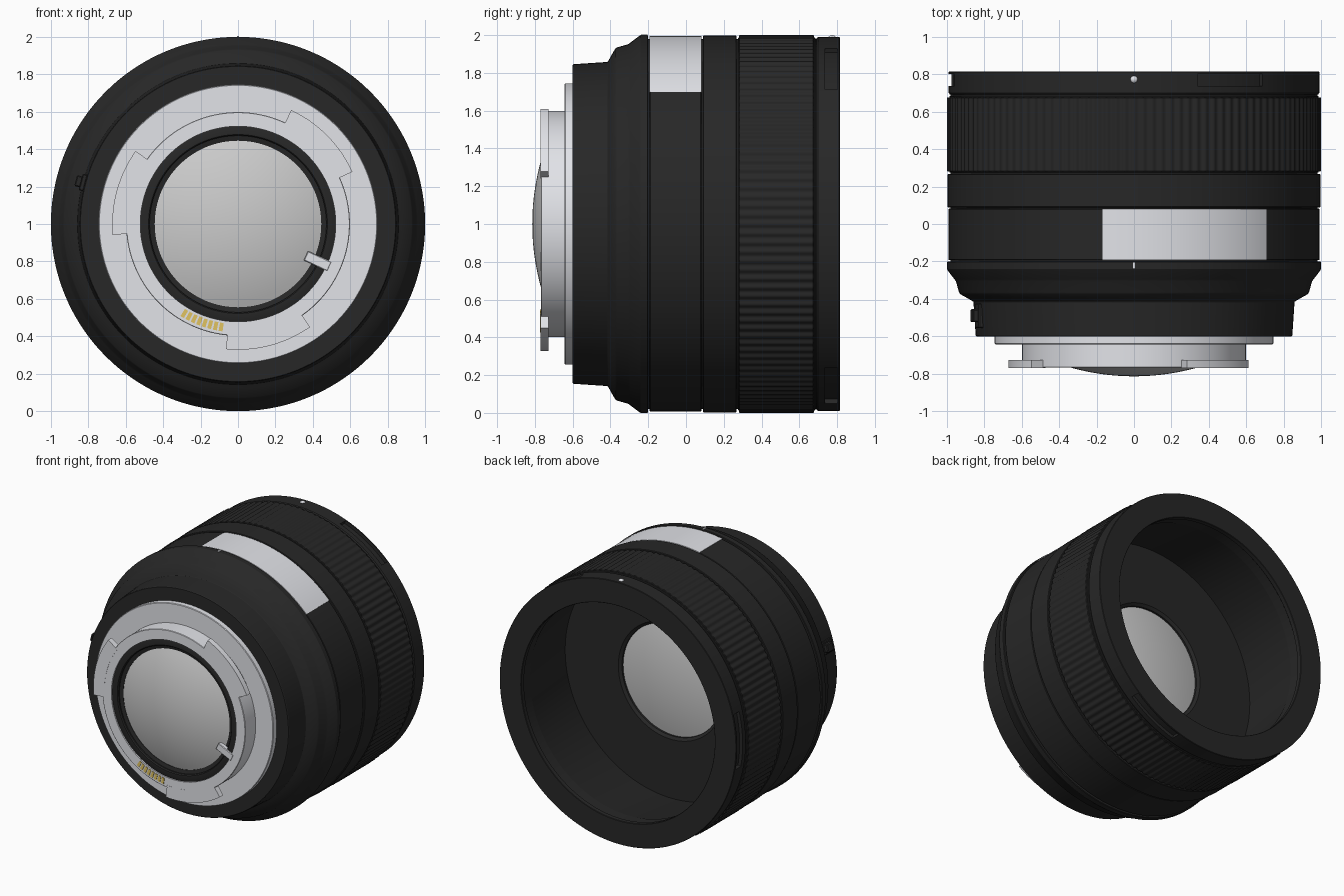
import bpy, bmesh
from math import cos, sin, radians, tau, sqrt
from mathutils import Matrix

if "Cube" in bpy.data.objects:
    bpy.data.objects.remove(bpy.data.objects["Cube"])


def material(name, rgb):
    m = bpy.data.materials.new(name)
    m.diffuse_color = (*rgb, 1)
    m.use_nodes = True
    m.node_tree.nodes["Principled BSDF"].inputs["Base Color"].default_value = m.diffuse_color
    return m


BLACK = material("black_plastic", (0.02, 0.02, 0.02))
METAL = material("pale_metal", (0.76, 0.77, 0.81))
GOLD = material("gold", (0.75, 0.55, 0.12))
GLASS = material("grey_glass", (0.58, 0.58, 0.58))


def finish(name, bm, mat):
    bmesh.ops.remove_doubles(bm, verts=bm.verts, dist=1e-5)
    bmesh.ops.recalc_face_normals(bm, faces=bm.faces)
    me = bpy.data.meshes.new(name)
    bm.to_mesh(me)
    bm.free()
    me.materials.append(mat)
    ob = bpy.data.objects.new(name, me)
    bpy.context.collection.objects.link(ob)
    return smooth(ob)


def smooth(ob):
    bpy.ops.object.select_all(action='DESELECT')
    ob.select_set(True)
    bpy.context.view_layer.objects.active = ob
    bpy.ops.object.shade_smooth_by_angle(angle=radians(28))
    return ob


def add_sweep(bm, profile, a0=0, a1=360, n=144, closed=True, mod=None):
    """Turn an (r, y) profile about the lens axis, fully or from a0 to a1 degrees."""
    full = abs(a1 - a0) >= 360
    cols = []
    for i in range(n if full else n + 1):
        a = radians(a0 + (a1 - a0) * i / n)
        k = mod(i) if mod else 0
        cols.append([bm.verts.new(((r - k * (r > 0.97)) * cos(a), y, 1 + (r - k * (r > 0.97)) * sin(a)))
                     for r, y in profile])
    m = len(profile)
    for i in range(n):
        c, d = cols[i], cols[(i + 1) % len(cols)]
        for j in range(m if closed else m - 1):
            k = (j + 1) % m
            bm.faces.new((c[j], c[k], d[k], d[j]))
    if not full and closed:
        bm.faces.new(cols[0])
        bm.faces.new(cols[-1])


def turned(name, profile, mat=BLACK, **kw):
    bm = bmesh.new()
    add_sweep(bm, profile, **kw)
    return finish(name, bm, mat)


def block(r0, r1, y0, y1):
    return [(r0, y0), (r1, y0), (r1, y1), (r0, y1)]


def band(r0, r1, y0, y1, b=0.004):
    """Ring section with bevelled outer edges."""
    return [(r0, y0), (r1 - b, y0), (r1, y0 + b), (r1, y1 - b), (r1 - b, y1), (r0, y1)]


def arcs(name, spans, section, mat, n=20):
    bm = bmesh.new()
    for a0, a1 in spans:
        add_sweep(bm, section, a0, a1, n)
    return finish(name, bm, mat)


def box(name, size, r, angle, y, mat):
    """Box placed at polar position (r, angle); local x points outward."""
    bm = bmesh.new()
    a = radians(angle)
    mtx = (Matrix.Translation((r * cos(a), y, 1 + r * sin(a))) @ Matrix.Rotation(-a, 4, 'Y')
           @ Matrix.Diagonal((*size, 1)))
    bmesh.ops.create_cube(bm, size=1, matrix=mtx)
    bmesh.ops.bevel(bm, geom=bm.edges[:], offset=min(size) * 0.12, segments=1, affect='EDGES')
    return finish(name, bm, mat)


def dome(name, radius, y_edge, sag):
    """Spherical lens cap bulging by sag along y."""
    R = (radius ** 2 + sag ** 2) / (2 * abs(sag))
    s = 1 if sag > 0 else -1
    prof = []
    for i in range(13):
        r = radius * i / 12
        prof.append((r, y_edge + sag - s * (R - sqrt(R * R - r * r))))
    return turned(name, prof, GLASS, closed=False, n=96)


# Barrel: inner core with the deep flat-floored front well, then the stacked outer rings
turned("barrel_core", [(0.98, 0.71), (0.98, -0.21), (0.90, -0.30), (0.80, -0.58), (0.50, -0.60),
                       (0.42, 0.05), (0.42, 0.165), (0.44, 0.18), (0.885, 0.18), (0.82, 0.71)])
turned("rear_barrel", [(0.70, -0.60), (0.842, -0.60), (0.846, -0.595), (0.858, -0.415), (0.875, -0.405),
                       (0.928, -0.375), (0.935, -0.365), (0.952, -0.305), (0.96, -0.295),
                       (0.994, -0.25), (1.0, -0.24), (1.0, -0.204), (0.996, -0.2), (0.90, -0.2)])
turned("window_band", band(0.95, 0.992, -0.193, 0.082))
turned("middle_band", band(0.95, 0.997, 0.089, 0.268))

# Ribbed focus ring with rounded ribs
turned("focus_ring_edge", band(0.95, 0.987, 0.274, 0.685))
turned("focus_ring_ribs", band(0.96, 1.0, 0.28, 0.677), n=1024,
       mod=lambda i: 0.004 - 0.004 * cos(tau * i / 8))

# Front ring with three recessed slots
front = turned("front_ring", [(0.82, 0.692), (0.984, 0.692), (0.99, 0.70), (0.99, 0.811),
                              (0.987, 0.814), (0.813, 0.814), (0.81, 0.811), (0.81, 0.78), (0.82, 0.77)])
cutter = arcs("slot_cutter", [(46 + k, 70 + k) for k in (0, 120, 240)],
              block(0.965, 1.05, 0.737, 0.802), BLACK)
cutter.hide_render = True
mod = front.modifiers.new("slots", 'BOOLEAN')
mod.operation = 'DIFFERENCE'
mod.solver = 'EXACT'
mod.object = cutter
bpy.context.view_layer.objects.active = front
bpy.ops.object.modifier_apply(modifier=mod.name)
bpy.data.objects.remove(cutter)
smooth(front)

# Distance window and index marks
arcs("distance_window", [(44.7, 99.8)], block(0.97, 0.995, -0.192, 0.081), METAL, 32)
box("index_line", (0.012, 0.035, 0.012), 0.998, 90, -0.222, METAL)
bm = bmesh.new()
bmesh.ops.create_uvsphere(bm, u_segments=20, v_segments=12, radius=0.023,
                          matrix=Matrix.Translation((0, 0.773, 1.977)))
finish("alignment_dot", bm, METAL)

# Rear mount: flange, tube and three bayonet tabs
turned("mount_flange", band(0.55, 0.745, -0.643, -0.598), METAL)
turned("mount_tube", band(0.522, 0.598, -0.768, -0.63, 0.003), METAL)
arcs("bayonet_tabs", [(24.5 + k, 65 + k) for k in (0, 120, 240)],
     block(0.58, 0.672, -0.769, -0.727), METAL)

# Dark rings around the rear glass
turned("rear_glass_ring", [(0.524, -0.60), (0.524, -0.757), (0.518, -0.76), (0.478, -0.76),
                           (0.472, -0.752), (0.472, -0.742), (0.445, -0.735), (0.445, -0.60)])

# Glass at both ends
dome("rear_glass", 0.45, -0.73, -0.084)
dome("front_glass", 0.422, 0.15, 0.045)

# Electrical contacts and lever on the mount
arcs("contacts", [(238 + 3.1 * i, 240.1 + 3.1 * i) for i in range(8)],
     block(0.535, 0.58, -0.772, -0.763), GOLD, 2)
box("aperture_lever", (0.14, 0.035, 0.055), 0.47, -25, -0.752, METAL)

# Side lock button
box("lock_button_base", (0.04, 0.13, 0.09), 0.85, 165, -0.49, BLACK)
box("lock_button", (0.05, 0.07, 0.06), 0.873, 165, -0.49, BLACK)
